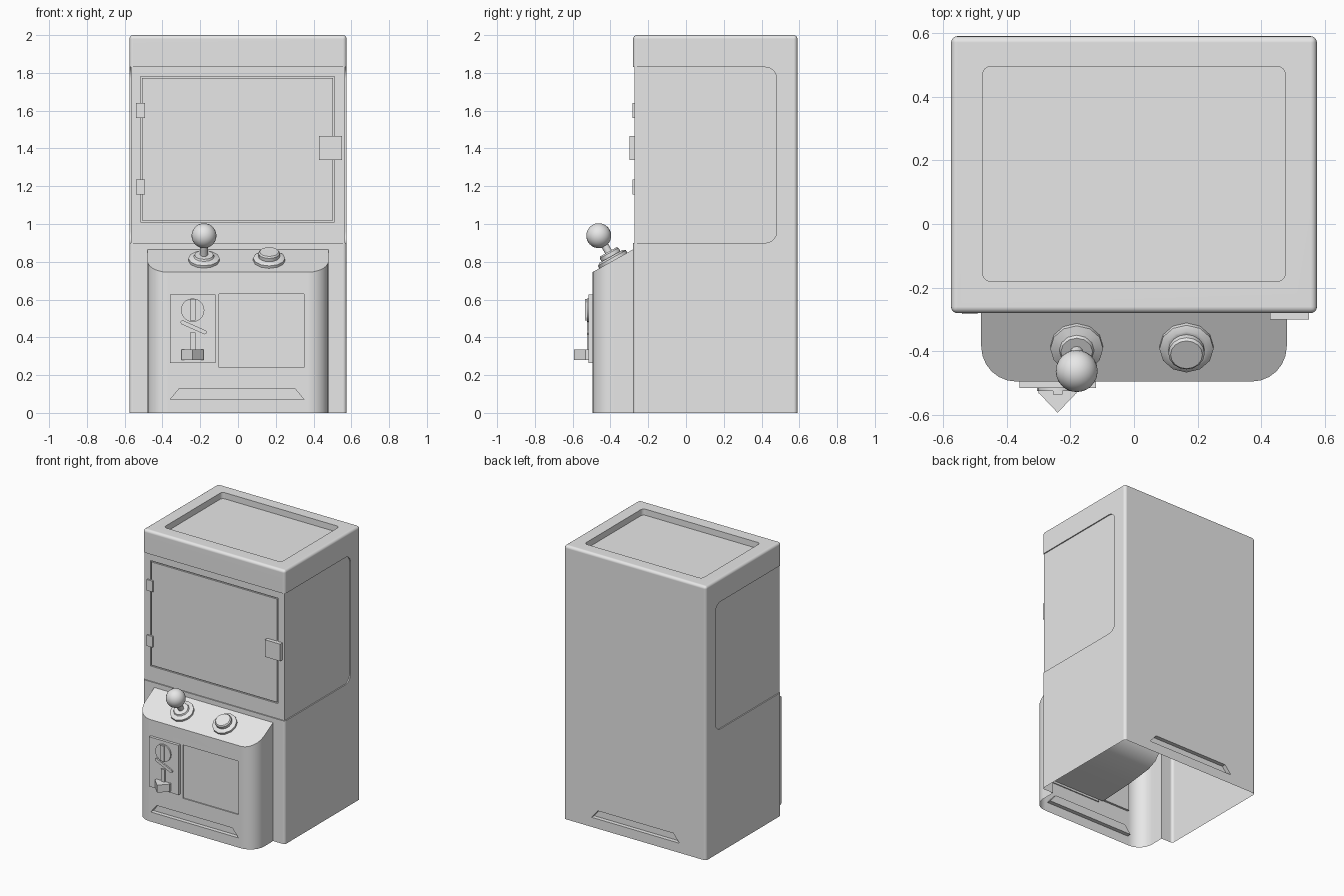
import bpy, bmesh, math
from mathutils import Vector, Matrix

if "Cube" in bpy.data.objects:
    bpy.data.objects.remove(bpy.data.objects["Cube"], do_unlink=True)

grey = bpy.data.materials.new("plain grey")
grey.use_nodes = True
grey.diffuse_color = (0.8, 0.8, 0.8, 1)
for node in grey.node_tree.nodes:
    if node.type == "BSDF_PRINCIPLED":
        node.inputs["Base Color"].default_value = (0.8, 0.8, 0.8, 1)


def finish(name, bm):
    bmesh.ops.recalc_face_normals(bm, faces=bm.faces)
    mesh = bpy.data.meshes.new(name)
    bm.to_mesh(mesh)
    bm.free()
    mesh.materials.append(grey)
    ob = bpy.data.objects.new(name, mesh)
    bpy.context.collection.objects.link(ob)
    return ob


def prism(name, points, axis, lo, hi):
    """Extrude a 2D outline along an axis."""
    place = {"x": lambda u, v, d: (d, u, v),
             "y": lambda u, v, d: (u, d, v),
             "z": lambda u, v, d: (u, v, d)}[axis]
    bm = bmesh.new()
    a = [bm.verts.new(place(u, v, lo)) for u, v in points]
    b = [bm.verts.new(place(u, v, hi)) for u, v in points]
    bm.faces.new(a)
    bm.faces.new(b)
    n = len(a)
    for i in range(n):
        j = (i + 1) % n
        bm.faces.new((a[i], a[j], b[j], b[i]))
    return finish(name, bm)


def rect(u0, u1, v0, v1, radii=(0, 0, 0, 0), steps=6):
    """Rectangle outline; radii run lower-left, lower-right, upper-right, upper-left."""
    corners = ((u0, v0, 1, 1), (u1, v0, -1, 1), (u1, v1, -1, -1), (u0, v1, 1, -1))
    pts = []
    for k, (u, v, su, sv) in enumerate(corners):
        r = radii[k]
        if not r:
            pts.append((u, v))
            continue
        for i in range(steps + 1):
            a = math.pi * (1 + k / 2 + i / steps / 2)
            pts.append((u + su * r + r * math.cos(a), v + sv * r + r * math.sin(a)))
    return pts


def select_only(ob):
    bpy.ops.object.select_all(action="DESELECT")
    ob.select_set(True)
    bpy.context.view_layer.objects.active = ob


def combine(target, other, operation):
    mod = target.modifiers.new("combine", "BOOLEAN")
    mod.object, mod.operation, mod.solver = other, operation, "EXACT"
    select_only(target)
    bpy.ops.object.modifier_apply(modifier=mod.name)
    bpy.data.objects.remove(other, do_unlink=True)


def smooth(ob, angle=40):
    select_only(ob)
    bpy.ops.object.shade_smooth_by_angle(angle=math.radians(angle))


# Cabinet with softened edges
cabinet = prism("cabinet", rect(-.575, .575, -.28, .59), "z", -.1, 2)
bm = bmesh.new()
bm.from_mesh(cabinet.data)
edges = [e for e in bm.edges if max(v.co.z for v in e.verts) > 1]
bmesh.ops.bevel(bm, geom=edges, offset=.02, segments=4, profile=.5, affect="EDGES")
bm.to_mesh(cabinet.data)
bm.free()


# Control box with a sloping top, joined to the cabinet
def slope_z(y):
    return .745 + (y + .495) * .56


box = prism("control_box", rect(-.48, .48, -.495, -.25, (.11, .11, 0, 0)), "z", -.1, 1)
for v in box.data.vertices:
    if v.co.z > .5:
        v.co.z = slope_z(v.co.y)
combine(cabinet, box, "UNION")

# Recesses: roof, upper front and sides, door, prize flap, long slots
slot = [(-.36, .07), (.35, .07), (.30, .13), (-.31, .13)]
side = rect(-.5, .48, .9, 1.83, (0, .06, .06, 0))
cuts = [
    (rect(-.475, .475, -.18, .495, (.025,) * 4), "z", 1.955, 2.2),
    (rect(-.7, .7, .9, 1.83), "y", -.5, -.272),
    (side, "x", .567, .8),
    (side, "x", -.8, -.567),
    (rect(-.517, .512, 1.01, 1.78), "y", -.5, -.262),
    (rect(-.1, .35, .24, .63), "y", -.8, -.487),
    (slot, "y", -.8, -.465),
    (slot, "y", .56, .8),
]
for outline, axis, lo, hi in cuts:
    combine(cabinet, prism("cutter", outline, axis, lo, hi), "DIFFERENCE")

# Leave the underside open
bm = bmesh.new()
bm.from_mesh(cabinet.data)
bmesh.ops.bisect_plane(bm, geom=bm.verts[:] + bm.edges[:] + bm.faces[:],
                       plane_co=(0, 0, 0), plane_no=(0, 0, 1), clear_inner=True)
bm.to_mesh(cabinet.data)
bm.free()
smooth(cabinet)
cabinet.modifiers.new("even_shading", "WEIGHTED_NORMAL").keep_sharp = True

# Glass door, hinges and latch
prism("door", rect(-.509, .504, 1.018, 1.772), "y", -.272, -.258)
for name, z in (("upper_hinge", 1.56), ("lower_hinge", 1.155)):
    prism(name, rect(-.54, -.492, z, z + .08), "y", -.283, -.26)
prism("latch", rect(.428, .55, 1.34, 1.465), "y", -.3, -.26)

# Prize chute inside
path = [(-.48, .25), (-.2, .265), (0, .29), (.07, .32), (.12, .38), (.14, .5), (.14, .85)]
bm = bmesh.new()
rows = [[bm.verts.new((x, y, z)) for x in (-.13, .35)] for y, z in path]
for p, q in zip(rows, rows[1:]):
    bm.faces.new((p[0], p[1], q[1], q[0]))
smooth(finish("prize_chute", bm))

# Coin plate with dial, slanted slot and return lever
prism("coin_plate", rect(-.36, -.12, .265, .628), "y", -.515, -.48)


def disc(cx, cz, r, n=20):
    return [(cx + r * math.cos(2 * math.pi * i / n), cz + r * math.sin(2 * math.pi * i / n))
            for i in range(n)]


smooth(prism("coin_dial", disc(-.24, .544, .062), "y", -.525, -.5))
prism("coin_dial_grip", rect(-.255, -.225, .488, .602), "y", -.536, -.51)
bar = prism("coin_slot", rect(-.075, .075, -.011, .011, (.011,) * 4, 3), "y", -.525, -.5)
bar.matrix_world = Matrix.Translation((-.235, 0, .453)) @ Matrix.Rotation(.42, 4, "Y")
prism("lever_stem", rect(-.255, -.225, .335, .425), "y", -.525, -.5)
prism("lever_base", rect(-.3, -.18, .28, .335), "y", -.532, -.5)
prism("return_lever", [(-.3, -.53), (-.24, -.593), (-.18, -.53)], "z", .28, .335)

# Joystick and button, turned about the normal of the sloping top
tilt = Vector((0, -.56, 1)).to_track_quat("Z", "Y").to_matrix().to_4x4()


def turned(name, x, profile, sides):
    """Revolve a (radius, height) profile on the control panel."""
    bm = bmesh.new()
    rings = [[bm.verts.new((r * math.cos(2 * math.pi * i / sides),
                            r * math.sin(2 * math.pi * i / sides), h))
              for i in range(sides)] for r, h in profile]
    for a, b in zip(rings, rings[1:]):
        for i in range(sides):
            j = (i + 1) % sides
            bm.faces.new((a[i], a[j], b[j], b[i]))
    bm.faces.new(rings[-1])
    ob = finish(name, bm)
    ob.matrix_world = Matrix.Translation((x, -.385, slope_z(-.385))) @ tilt
    smooth(ob, 35)
    return ob


turned("joystick_base", -.18, [(.083, -.01), (.083, .015), (.055, .025), (.05, .035)], 12)
turned("joystick_shaft", -.18, [(.02, 0), (.02, .13)], 12)
bm = bmesh.new()
bmesh.ops.create_uvsphere(bm, u_segments=24, v_segments=14, radius=.066)
ball = finish("joystick_ball", bm)
ball.matrix_world = Matrix.Translation((-.18, -.462, .938)) @ tilt
smooth(ball)
turned("button_base", .165, [(.085, -.01), (.085, .015), (.068, .025), (.06, .025)], 12)
turned("button_cap", .165, [(.057, .01), (.057, .045), (.05, .053)], 16)
